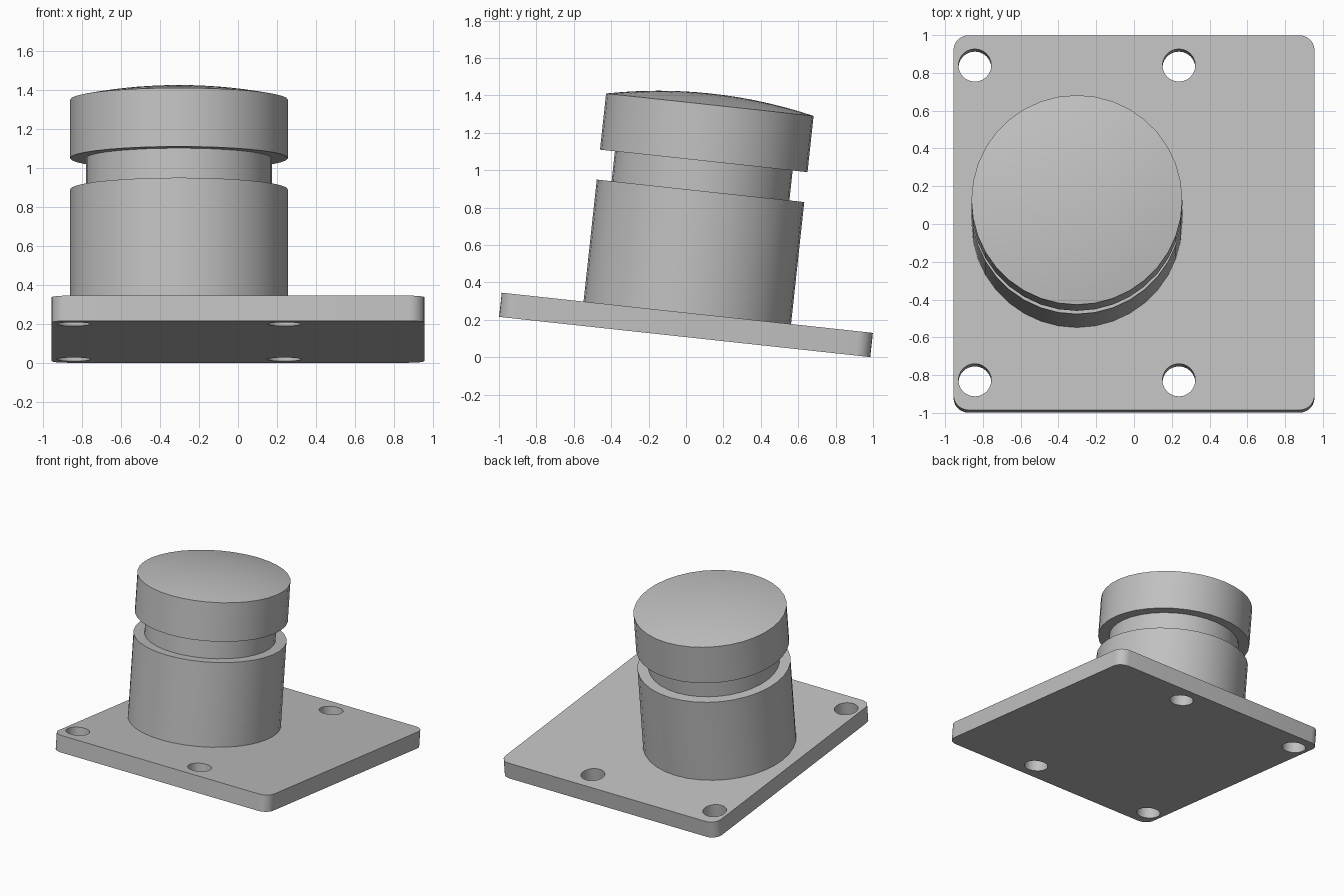
import bpy, bmesh, math

if "Cube" in bpy.data.objects:
    bpy.data.objects.remove(bpy.data.objects["Cube"])

TILT = math.radians(-6.18)       # whole model leans towards the back
ORIGIN = (0, -0.007, 0.108)      # centre of the plate underside
AXIS_X = -0.3025                 # post axis, off centre
SEGMENTS = 36

grey = bpy.data.materials.new("plain grey")
grey.use_nodes = True
grey.diffuse_color = (0.53, 0.53, 0.53, 1)
grey.node_tree.nodes["Principled BSDF"].inputs["Base Color"].default_value = grey.diffuse_color


def finish(bm, name):
    """Turn a bmesh into a tilted, smooth-shaded object."""
    bmesh.ops.recalc_face_normals(bm, faces=bm.faces[:])
    mesh = bpy.data.meshes.new(name)
    bm.to_mesh(mesh)
    bm.free()
    mesh.materials.append(grey)
    obj = bpy.data.objects.new(name, mesh)
    bpy.context.collection.objects.link(obj)
    obj.location = ORIGIN
    obj.rotation_euler.x = TILT
    bpy.ops.object.select_all(action="DESELECT")
    obj.select_set(True)
    bpy.context.view_layer.objects.active = obj
    bpy.ops.object.shade_smooth_by_angle(angle=math.radians(30))
    return obj


def arc(cx, cy, r, start, end, steps):
    return [(cx + r * math.cos(start + (end - start) * i / steps),
             cy + r * math.sin(start + (end - start) * i / steps))
            for i in range(steps + 1)]


def add_loop(bm, points):
    verts = [bm.verts.new((x, y, 0)) for x, y in points]
    return [bm.edges.new((a, b)) for a, b in zip(verts, verts[1:] + verts[:1])]


def lathe(name, profile):
    """Spin a (radius, height) profile about the post axis."""
    bm = bmesh.new()
    verts = [bm.verts.new((AXIS_X + r, 0, z)) for r, z in profile]
    edges = [bm.edges.new(pair) for pair in zip(verts, verts[1:])]
    bmesh.ops.spin(bm, geom=verts + edges, cent=(AXIS_X, 0, 0), axis=(0, 0, 1),
                   angle=math.tau, steps=SEGMENTS)
    bmesh.ops.remove_doubles(bm, verts=bm.verts[:], dist=0.0005)
    return finish(bm, name)


# Base plate: rounded rectangle with four bolt holes
half_x, half_y, corner, thick = 0.956, 0.998, 0.08, 0.13
outline = []
for i, (sx, sy) in enumerate([(1, 1), (-1, 1), (-1, -1), (1, -1)]):
    start = i * math.pi / 2
    outline += arc(sx * (half_x - corner), sy * (half_y - corner), corner,
                   start, start + math.pi / 2, 6)
bm = bmesh.new()
edges = add_loop(bm, outline)
for sx in (-1, 1):
    for sy in (-1, 1):
        edges += add_loop(bm, arc(AXIS_X + sx * 0.54, sy * 0.838, 0.087,
                                  0, math.tau, 24)[:-1])
bmesh.ops.triangle_fill(bm, use_beauty=True, edges=edges)
walls = bmesh.ops.extrude_face_region(bm, geom=bm.faces[:], use_keep_orig=True)
top = [v for v in walls["geom"] if isinstance(v, bmesh.types.BMVert)]
bmesh.ops.translate(bm, verts=top, vec=(0, 0, thick))
finish(bm, "base_plate")

# Post: body, narrow neck and domed cap
lathe("post_body", [(0, 0.13), (0.558, 0.13), (0.558, 0.786), (0, 0.786)])
lathe("post_neck", [(0, 0.786), (0.478, 0.786), (0.478, 0.947), (0, 0.947)])

rim, rim_z, rise = 0.558, 1.249, 0.06
ball = (rim ** 2 + rise ** 2) / (2 * rise)
spread = math.asin(rim / ball)
dome = [(ball * math.sin(spread * t / 8),
         rim_z + rise - ball * (1 - math.cos(spread * t / 8))) for t in range(8, -1, -1)]
lathe("post_cap", [(0, 0.947), (rim, 0.947)] + dome)
